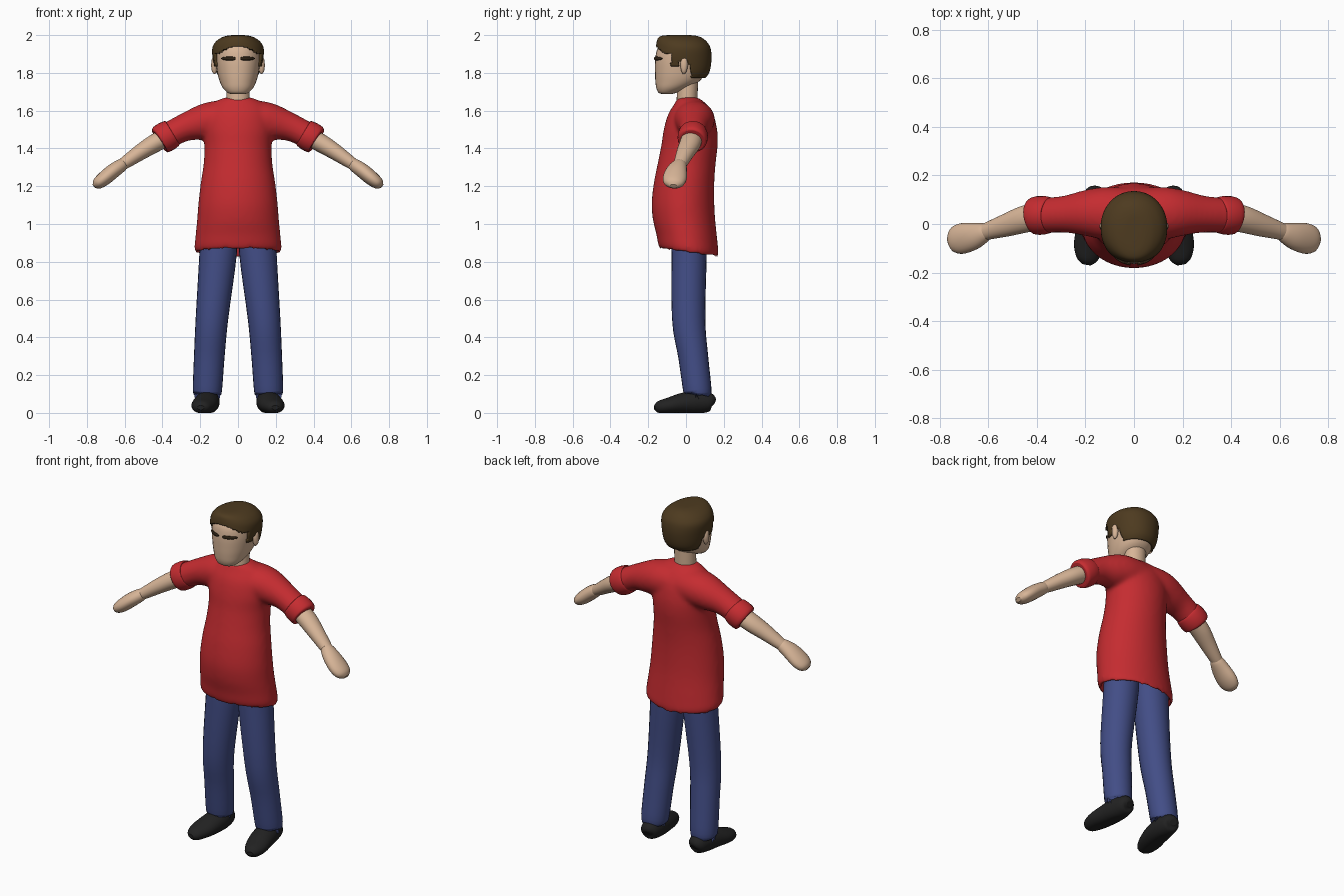
import bpy, bmesh, math
from mathutils import Vector


def material(name, rgb):
    m = bpy.data.materials.new(name)
    m.diffuse_color = (*rgb, 1)
    return m


SKIN = material("skin", (0.68, 0.46, 0.31))
RED = material("red cloth", (0.56, 0.025, 0.03))
DENIM = material("blue denim", (0.055, 0.075, 0.24))
HAIR = material("brown hair", (0.075, 0.043, 0.014))
SHOE = material("black shoe", (0.016, 0.016, 0.016))
BROW = material("dark brow", (0.03, 0.018, 0.008))


def catmull(p, n):
    """Smoothly resample a list of sections."""
    p = [Vector(q) for q in p]
    out = []
    for i in range(len(p) - 1):
        a, b, c, d = p[max(i - 1, 0)], p[i], p[i + 1], p[min(i + 2, len(p) - 1)]
        for k in range(n):
            t = k / n
            out.append(0.5 * (2 * b + (c - a) * t + (2 * a - 5 * b + 4 * c - d) * t * t
                              + (3 * b - a - 3 * c + d) * t ** 3))
    return out + [p[-1]]


def loft(bm, sections, seg=24, sub=4, flat=False, ref=(0, 1, 0), power=2.0):
    """Skin ellipses (x, y, z, half size u, half size v) along a path."""
    s = catmull(sections, sub)
    rings = []
    for i, q in enumerate(s):
        c = Vector(q[:3])
        t = Vector((0, 0, 1))
        if not flat:
            t = (Vector(s[min(i + 1, len(s) - 1)][:3]) - Vector(s[max(i - 1, 0)][:3])).normalized()
        r = Vector(ref)
        v = (r - t * r.dot(t)).normalized()
        u = v.cross(t)
        ring = []
        for k in range(seg):
            ang = 2 * math.pi * k / seg
            ca, sa = math.cos(ang), math.sin(ang)
            ex = 2 / power
            ca = math.copysign(abs(ca) ** ex, ca)
            sa = math.copysign(abs(sa) ** ex, sa)
            ring.append(bm.verts.new(c + u * q[3] * ca + v * q[4] * sa))
        rings.append(ring)
    for a, b in zip(rings, rings[1:]):
        for k in range(seg):
            j = (k + 1) % seg
            bm.faces.new((a[k], a[j], b[j], b[k]))
    bm.faces.new(rings[0][::-1])
    bm.faces.new(rings[-1])
    bmesh.ops.recalc_face_normals(bm, faces=bm.faces[:])


def finish(bm, name, mat, mirror=False):
    me = bpy.data.meshes.new(name)
    bm.to_mesh(me)
    bm.free()
    me.materials.append(mat)
    ob = bpy.data.objects.new(name, me)
    bpy.context.collection.objects.link(ob)
    for p in me.polygons:
        p.use_smooth = len(p.vertices) == 4
    if mirror:
        ob.modifiers.new("mirror", "MIRROR").use_mirror_merge = False
    return ob


def part(name, mat, sections, mirror=False, **kw):
    bm = bmesh.new()
    loft(bm, sections, **kw)
    return finish(bm, name, mat, mirror)


def levels(rows):
    """(z, front y, back y, half width) to loft sections."""
    return [(0, (f + b) / 2, z, w, (b - f) / 2) for z, f, b, w in rows]


# Shirt: body with a hollow hem, fused with both sleeves
bm = bmesh.new()
loft(bm, levels([
    (0.94, -0.12, 0.13, 0.19), (0.88, -0.125, 0.15, 0.205), (0.845, -0.132, 0.162, 0.216),
    (0.87, -0.147, 0.172, 0.231), (0.93, -0.157, 0.166, 0.226), (1.02, -0.175, 0.155, 0.217),
    (1.11, -0.182, 0.15, 0.21), (1.22, -0.17, 0.15, 0.197), (1.32, -0.15, 0.157, 0.182),
    (1.42, -0.13, 0.168, 0.178), (1.50, -0.118, 0.165, 0.185), (1.58, -0.095, 0.145, 0.175),
    (1.635, -0.062, 0.108, 0.14), (1.665, -0.045, 0.07, 0.085), (1.672, -0.02, 0.05, 0.05)]),
    seg=40, flat=True)
for v in bm.verts:  # hem hangs lower at the back
    v.co.z -= 0.14 * v.co.y * min(1, max(0, (1.02 - v.co.z) / 0.12))
for s in (-1, 1):
    loft(bm, [(s * 0.04, 0.04, 1.555, 0.10, 0.11), (s * 0.13, 0.045, 1.55, 0.10, 0.108),
              (s * 0.2, 0.045, 1.535, 0.092, 0.095), (s * 0.29, 0.04, 1.508, 0.073, 0.076),
              (s * 0.40, 0.033, 1.452, 0.069, 0.072)])
shirt = finish(bm, "shirt", RED)
rm = shirt.modifiers.new("fuse", "REMESH")
rm.mode = "VOXEL"
rm.voxel_size = 0.011
rm.use_smooth_shade = True
sm = shirt.modifiers.new("relax", "SMOOTH")
sm.factor = 0.5
sm.iterations = 12

# Rolled cuffs
part("sleeve_cuff", RED, [(0.345, 0.037, 1.483, 0.066, 0.066), (0.35, 0.037, 1.48, 0.075, 0.075),
     (0.38, 0.036, 1.463, 0.08, 0.08), (0.41, 0.034, 1.446, 0.077, 0.077),
     (0.418, 0.033, 1.441, 0.066, 0.066)], mirror=True)

# Arms and mitten hands
part("forearm", SKIN, [(0.38, 0.035, 1.46, 0.05, 0.056), (0.45, 0.02, 1.422, 0.048, 0.056),
     (0.52, -0.003, 1.378, 0.042, 0.048), (0.59, -0.025, 1.33, 0.034, 0.038),
     (0.63, -0.038, 1.303, 0.028, 0.032)], mirror=True)
part("hand", SKIN, [(0.598, -0.028, 1.325, 0.02, 0.025), (0.612, -0.033, 1.315, 0.033, 0.038),
     (0.66, -0.05, 1.281, 0.039, 0.056), (0.71, -0.06, 1.24, 0.038, 0.063),
     (0.745, -0.064, 1.213, 0.03, 0.05), (0.762, -0.066, 1.2, 0.012, 0.02)], mirror=True)

# Trousers and shoes
part("trouser_leg", DENIM, [(0.105, 0.02, 0.98, 0.095, 0.088), (0.105, 0.017, 0.85, 0.099, 0.093),
     (0.138, 0.014, 0.5, 0.086, 0.088), (0.152, 0.038, 0.3, 0.081, 0.079),
     (0.162, 0.06, 0.12, 0.077, 0.075), (0.163, 0.06, 0.098, 0.068, 0.066)], mirror=True)
bm = bmesh.new()
loft(bm, [(0.155, 0.147, 0.05, 0.015, 0.02), (0.157, 0.13, 0.056, 0.048, 0.048),
          (0.16, 0.06, 0.058, 0.062, 0.063), (0.17, -0.02, 0.05, 0.055, 0.067),
          (0.185, -0.09, 0.038, 0.043, 0.063), (0.193, -0.145, 0.03, 0.032, 0.043),
          (0.197, -0.167, 0.028, 0.012, 0.018)], ref=(1, 0, 0))
for v in bm.verts:
    v.co.z = max(v.co.z, 0)
finish(bm, "shoe", SHOE, mirror=True)

# Neck, head and ears
part("neck", SKIN, [(0, 0.003, 1.6, 0.062, 0.055), (0, 0.006, 1.67, 0.062, 0.055),
                    (0, 0.013, 1.82, 0.06, 0.053)])
part("head", SKIN, levels([
    (1.688, -0.125, -0.075, 0.035), (1.695, -0.145, -0.05, 0.055), (1.72, -0.157, 0.01, 0.08),
    (1.755, -0.162, 0.07, 0.097), (1.8, -0.164, 0.10, 0.109), (1.87, -0.163, 0.12, 0.118),
    (1.93, -0.15, 0.11, 0.112), (1.965, -0.11, 0.08, 0.08), (1.975, -0.05, 0.04, 0.03)]),
    seg=32, flat=True, power=2.15)
part("ear", SKIN, [(0.124, -0.012, 1.795, 0.004, 0.006), (0.125, -0.011, 1.81, 0.013, 0.014),
     (0.126, -0.01, 1.84, 0.016, 0.02), (0.127, -0.01, 1.87, 0.012, 0.016),
     (0.127, -0.01, 1.88, 0.004, 0.006)], mirror=True, seg=16)

# Brows follow the curve of the face
part("brow", BROW, [(x, -0.024 - 0.142 * (1 - (x / 0.118) ** 2.15) ** (1 / 2.15), 1.876, h, 0.005)
     for x, h in ((0.014, 0.004), (0.022, 0.009), (0.05, 0.01), (0.075, 0.008), (0.086, 0.003))],
     mirror=True, seg=10)


# Hair: a cap trimmed along a hairline around face, sideburns and ears
def hairline(x, y):
    if y > 0.03:
        return 1.775
    if y > -0.035:
        return 1.865 - max(0, y - 0.01) * 3
    if y > -0.08:
        return 1.83
    return 1.942 - 0.04 * min(1, abs(x) / 0.11) ** 2


bm = bmesh.new()
loft(bm, levels([
    (1.755, -0.03, 0.085, 0.08), (1.80, -0.13, 0.122, 0.116), (1.87, -0.168, 0.135, 0.133),
    (1.93, -0.16, 0.13, 0.136), (1.965, -0.155, 0.11, 0.118), (1.988, -0.145, 0.08, 0.085),
    (1.998, -0.12, 0.045, 0.05), (2.0, -0.07, 0.0, 0.015)]),
    seg=80, sub=8, flat=True, power=2.1)
low = [f for f in bm.faces
       if f.calc_center_median().z < hairline(*f.calc_center_median().xy)]
bmesh.ops.delete(bm, geom=low, context="FACES")
hair = finish(bm, "hair", HAIR)
so = hair.modifiers.new("thickness", "SOLIDIFY")
so.thickness = 0.018
so.offset = -1
